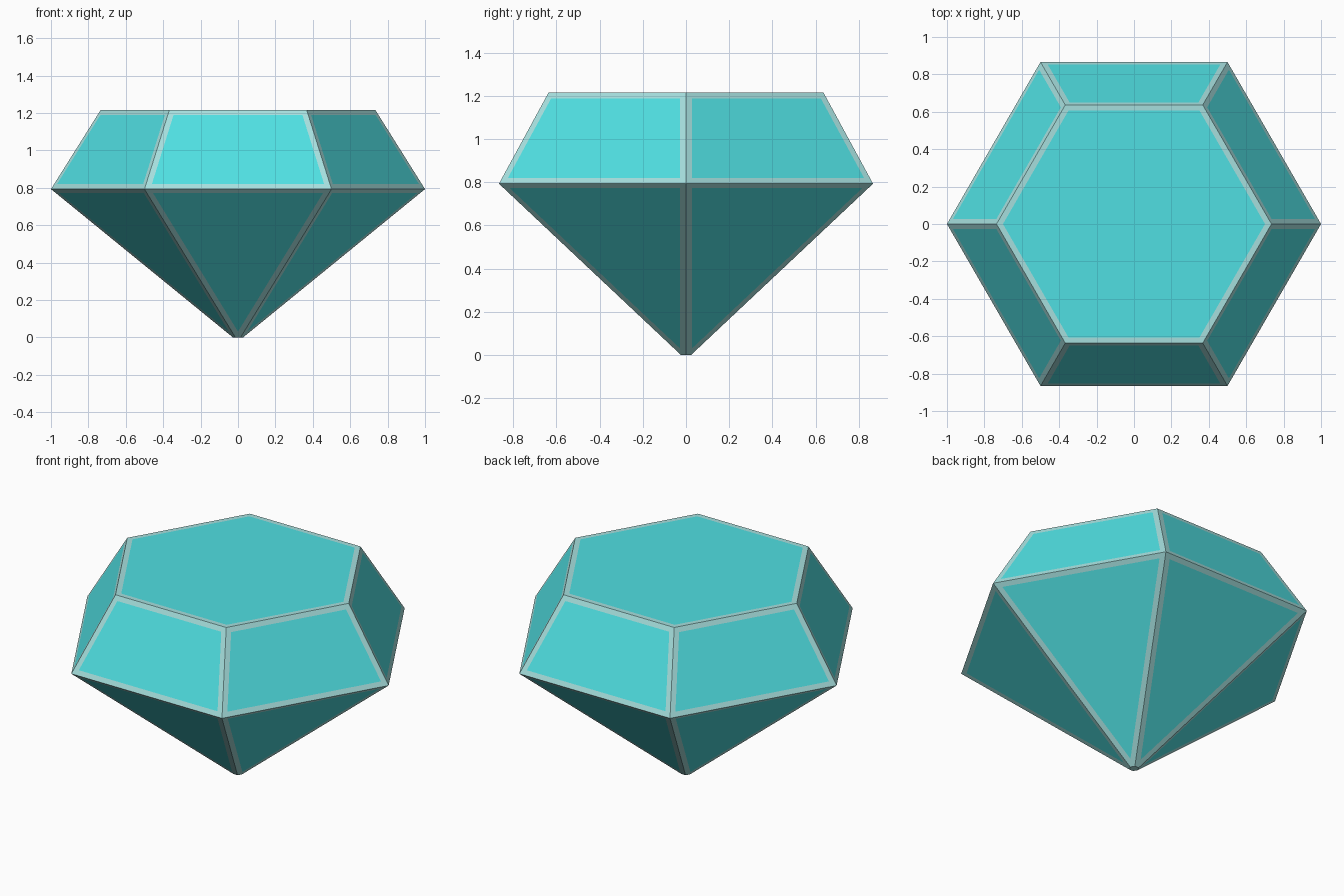
import bpy, bmesh
from math import cos, sin, pi

if "Cube" in bpy.data.objects:
    bpy.data.objects.remove(bpy.data.objects["Cube"])

SIDES = 6
GIRDLE_Z, TOP_Z = 0.793, 1.215
GIRDLE_R, TABLE_R, CULET_R = 1.0, 0.735, 0.027
BORDER = 0.03


def material(name, colour):
    m = bpy.data.materials.new(name)
    m.diffuse_color = colour
    m.use_nodes = True
    m.node_tree.nodes["Principled BSDF"].inputs["Base Color"].default_value = m.diffuse_color
    return m


def ring(bm, r, z):
    return [bm.verts.new((r * cos(2 * pi * i / SIDES), r * sin(2 * pi * i / SIDES), z))
            for i in range(SIDES)]


bm = bmesh.new()
table = ring(bm, TABLE_R, TOP_Z)
girdle = ring(bm, GIRDLE_R, GIRDLE_Z)
# Virtual point just under the ground, trimmed later into a tiny flat tip
apex = bm.verts.new((0, 0, -GIRDLE_Z * CULET_R / (GIRDLE_R - CULET_R)))

# Table, crown facets and pavilion facets
bm.faces.new(table)
for i in range(SIDES):
    j = (i + 1) % SIDES
    bm.faces.new((girdle[i], girdle[j], table[j], table[i]))
    bm.faces.new((apex, girdle[j], girdle[i]))
bm.normal_update()

# Pale border around every facet
facets = bm.faces[:]
rims = bmesh.ops.inset_individual(bm, faces=facets, thickness=BORDER, use_even_offset=True)
for f in rims["faces"]:
    f.material_index = 1
for f in facets:
    f.material_index = 0

# Flat tip standing on the ground
cut = bmesh.ops.bisect_plane(bm, geom=bm.verts[:] + bm.edges[:] + bm.faces[:],
                             plane_co=(0, 0, 0), plane_no=(0, 0, -1), clear_outer=True)
edges = [e for e in cut["geom_cut"] if isinstance(e, bmesh.types.BMEdge)]
for f in bmesh.ops.contextual_create(bm, geom=edges)["faces"]:
    f.material_index = 1
bmesh.ops.recalc_face_normals(bm, faces=bm.faces[:])

mesh = bpy.data.meshes.new("gem")
bm.to_mesh(mesh)
bm.free()
mesh.materials.append(material("gem_cyan", (0.08, 0.74, 0.76, 1)))
mesh.materials.append(material("gem_border", (0.38, 0.74, 0.73, 1)))
gem = bpy.data.objects.new("gem", mesh)
bpy.context.collection.objects.link(gem)
